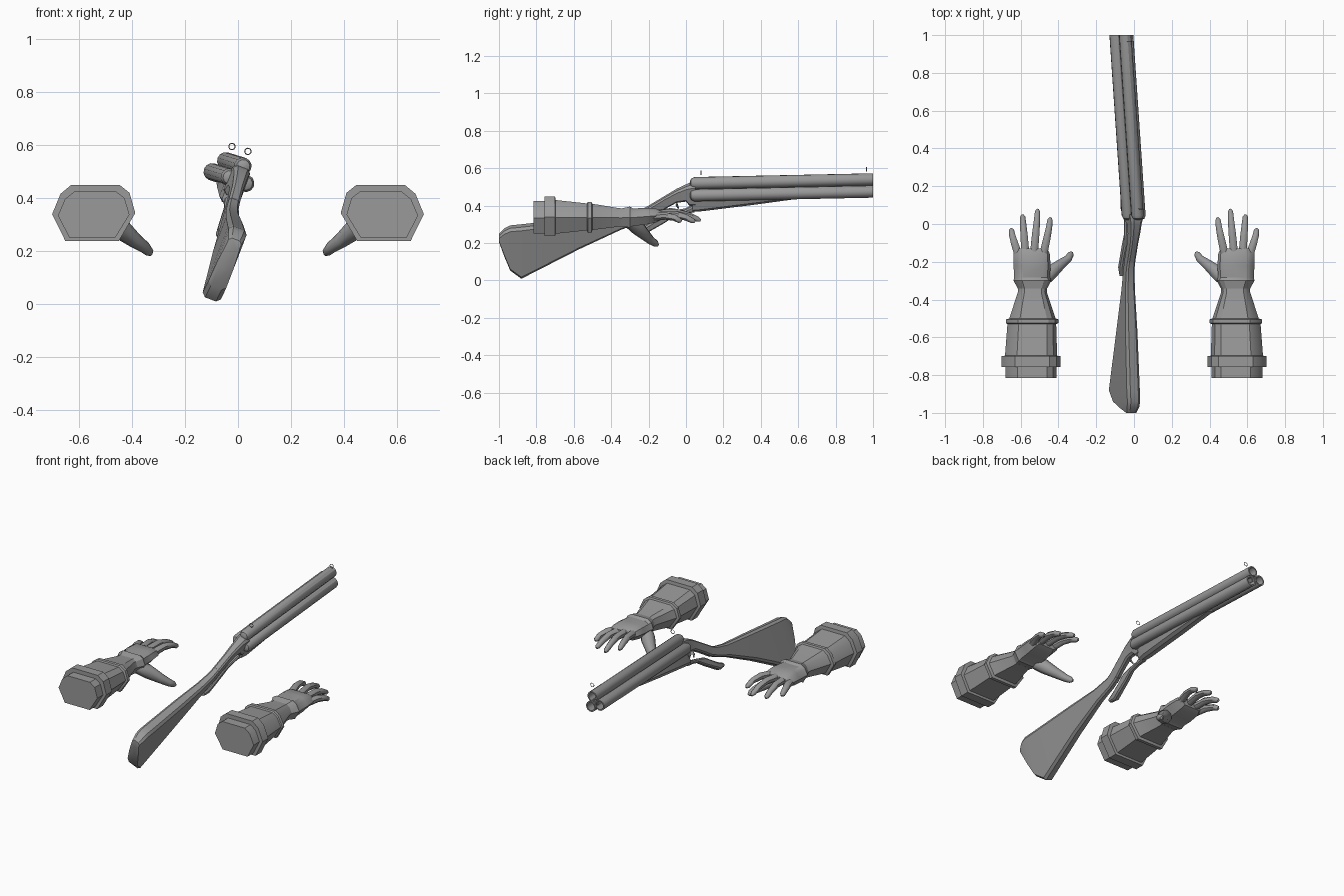
import bpy, math
from mathutils import Vector, Matrix

if "Cube" in bpy.data.objects:
    bpy.data.objects.remove(bpy.data.objects["Cube"])

grey = bpy.data.materials.new("steel_grey")
grey.diffuse_color = (0.32, 0.32, 0.32, 1)
grey.use_nodes = True
grey.node_tree.nodes["Principled BSDF"].inputs["Base Color"].default_value = grey.diffuse_color

# Gun frame: columns are sideways, forward and up, with a slight yaw, pitch and roll
GUN = Matrix(((0.934, -0.068, 0.358, 0.008),
              (0.0, 1.0, 0.0, 0.0),
              (-0.358, 0.021, 0.934, 0.484),
              (0, 0, 0, 1)))


def skin(name, rings, gun=False, mirror=False, closed=False, angle=30):
    """Bridge equal rings of points into one solid."""
    n = len(rings[0])
    verts = [GUN @ Vector(p) if gun else Vector(p) for r in rings for p in r]
    faces = []
    count = len(rings)
    for i in range(count if closed else count - 1):
        a, b = i * n, ((i + 1) % count) * n
        for k in range(n):
            m = (k + 1) % n
            faces.append((a + k, a + m, b + m, b + k))
    if not closed:
        faces.append(tuple(reversed(range(n))))
        faces.append(tuple(range((count - 1) * n, count * n)))
    me = bpy.data.meshes.new(name)
    me.from_pydata(verts, [], faces)
    me.materials.append(grey)
    ob = bpy.data.objects.new(name, me)
    bpy.context.collection.objects.link(ob)
    bpy.ops.object.select_all(action='DESELECT')
    ob.select_set(True)
    bpy.context.view_layer.objects.active = ob
    bpy.ops.object.mode_set(mode='EDIT')
    bpy.ops.mesh.select_all(action='SELECT')
    bpy.ops.mesh.normals_make_consistent(inside=False)
    bpy.ops.object.mode_set(mode='OBJECT')
    bpy.ops.object.shade_smooth_by_angle(angle=math.radians(angle))
    if mirror:
        ob.modifiers.new("mirror", 'MIRROR')
    return ob


def tube_rings(points, radii, sides, flat=1.0):
    """Rings around a path, optionally flattened in height."""
    pts = [Vector(p) for p in points]
    rings = []
    for i, p in enumerate(pts):
        d = (pts[min(i + 1, len(pts) - 1)] - pts[max(i - 1, 0)]).normalized()
        side = d.cross(Vector((0, 0, 1))).normalized()
        up = side.cross(d)
        ring = []
        for k in range(sides):
            a = 2 * math.pi * (k + 0.5) / sides
            ring.append(p + radii[i] * (math.cos(a) * side + flat * math.sin(a) * up))
        rings.append(ring)
    return rings


def box_rings(sections, chamfer=0.4):
    """Chamfered sections: (y, low, high, half width)."""
    rings = []
    for y, lo, hi, w in sections:
        c = min(w * chamfer, (hi - lo) * 0.35)
        rings.append([(w, y, lo + c), (w, y, hi - c), (w - c, y, hi), (c - w, y, hi),
                      (-w, y, hi - c), (-w, y, lo + c), (c - w, y, lo), (w - c, y, lo)])
    return rings


def lathe_rings(profile, s, h, sides=12):
    """Rings of (radius, y) around a line parallel to the barrel."""
    return [[(s + r * math.cos(2 * math.pi * k / sides), y,
              h + r * math.sin(2 * math.pi * k / sides)) for k in range(sides)]
            for r, y in profile]


# ---- Armoured arms (built on +x, mirrored) ----
OUTLINE = [(1, .48), (.90, .84), (.77, 1), (.19, 1), (.07, .86), (0, .5), (.2, 0), (.84, 0)]


def arm_rings(stations):
    return [[(x0 + u * (x1 - x0), y, z0 + v * (z1 - z0)) for u, v in OUTLINE]
            for y, x0, x1, z0, z1 in stations]


skin("forearm_guard", arm_rings([
    (-.815, .41, .68, .25, .425), (-.757, .41, .68, .25, .425),
    (-.757, .388, .702, .237, .45), (-.70, .388, .702, .237, .45),
    (-.697, .407, .683, .25, .43), (-.53, .412, .67, .268, .412),
    (-.525, .40, .677, .255, .42), (-.505, .40, .677, .255, .42),
    (-.50, .415, .66, .27, .41), (-.36, .462, .615, .288, .387),
    (-.335, .46, .615, .288, .385)]), mirror=True)
skin("glove_palm", arm_rings([
    (-.345, .462, .613, .29, .385), (-.30, .438, .638, .283, .395),
    (-.283, .445, .634, .292, .385), (-.22, .442, .638, .298, .388),
    (-.16, .445, .638, .31, .385), (-.13, .458, .622, .325, .37)]), mirror=True)

fingers = {
    "little_finger": [(.61, -.17, .34), (.63, -.11, .345), (.645, -.06, .335), (.65, -.025, .315)],
    "ring_finger": [(.575, -.16, .35), (.582, -.06, .353), (.587, 0, .337), (.59, .048, .313)],
    "middle_finger": [(.53, -.16, .355), (.52, -.05, .363), (.514, .015, .348), (.51, .078, .32)],
    "index_finger": [(.48, -.16, .355), (.462, -.08, .368), (.45, -.02, .36), (.443, .033, .335)],
}
for name, path in fingers.items():
    tip = Vector(path[-1])
    path.insert(3, tip.lerp(Vector(path[2]), 0.25))
    skin(name, tube_rings(path, [.023, .021, .018, .015, .007], 8), mirror=True, angle=45)
skin("thumb", tube_rings([(.50, -.32, .325), (.45, -.265, .29), (.39, -.215, .24),
                          (.35, -.185, .212), (.336, -.162, .197), (.33, -.15, .188)],
                         [.03, .042, .029, .022, .018, .008], 8), mirror=True, angle=45)

# ---- Triple barrel with bored muzzles and domed breech ----
for name, deg in (("top_barrel", 90), ("left_barrel", 210), ("right_barrel", 330)):
    s = .038 * math.cos(math.radians(deg))
    h = .038 * math.sin(math.radians(deg))
    skin(name, lathe_rings([(.012, .022), (.025, .028), (.033, .045), (.033, 1.0),
                            (.025, 1.0), (.025, .92)], s, h), gun=True)
skin("barrel_core", lathe_rings([(.022, .05), (.022, .99)], 0, 0, 6), gun=True)

# Fore-end wood under the barrels
skin("fore_end", box_rings([(.035, -.118, -.02, .03), (.08, -.115, -.02, .04),
                            (.35, -.085, -.02, .042), (.62, -.052, -.02, .036)]), gun=True)

# Receiver, neck and stock
skin("receiver", box_rings([(.05, -.085, .035, .036), (.02, -.085, .033, .034),
                            (.0, -.06, .025, .03), (-.05, -.066, .002, .026),
                            (-.11, -.10, -.034, .022), (-.2, -.158, -.09, .022)]), gun=True)
skin("stock", box_rings([(-.17, -.14, -.075, .021), (-.24, -.175, -.112, .023),
                         (-.35, -.215, -.135, .027), (-.57, -.318, -.155, .034),
                         (-.88, -.48, -.185, .037), (-.94, -.432, -.19, .036),
                         (-.97, -.355, -.205, .034), (-1.0, -.27, -.235, .026)]), gun=True)

# Trigger, guard and the lever that hooks down behind it
skin("trigger", tube_rings([(0, -.045, -.055), (0, -.05, -.085), (0, -.04, -.105)],
                           [.008, .007, .004], 6), gun=True)
skin("lever", box_rings([(.045, -.125, -.085, .02), (.0, -.13, -.108, .018),
                         (-.06, -.145, -.12, .018), (-.12, -.185, -.135, .02),
                         (-.18, -.22, -.175, .022), (-.23, -.25, -.205, .023),
                         (-.275, -.248, -.225, .018)]), gun=True)

# Ring sights
for name, y in (("front_sight", .965), ("rear_sight", .08)):
    rings = []
    for i in range(12):
        a = 2 * math.pi * i / 12
        rings.append([((.012 + .002 * dr) * math.cos(a), y + .002 * dy,
                       .097 + (.012 + .002 * dr) * math.sin(a))
                      for dr, dy in ((1, 0), (0, 1), (-1, 0), (0, -1))])
    skin(name, rings, gun=True, closed=True)
